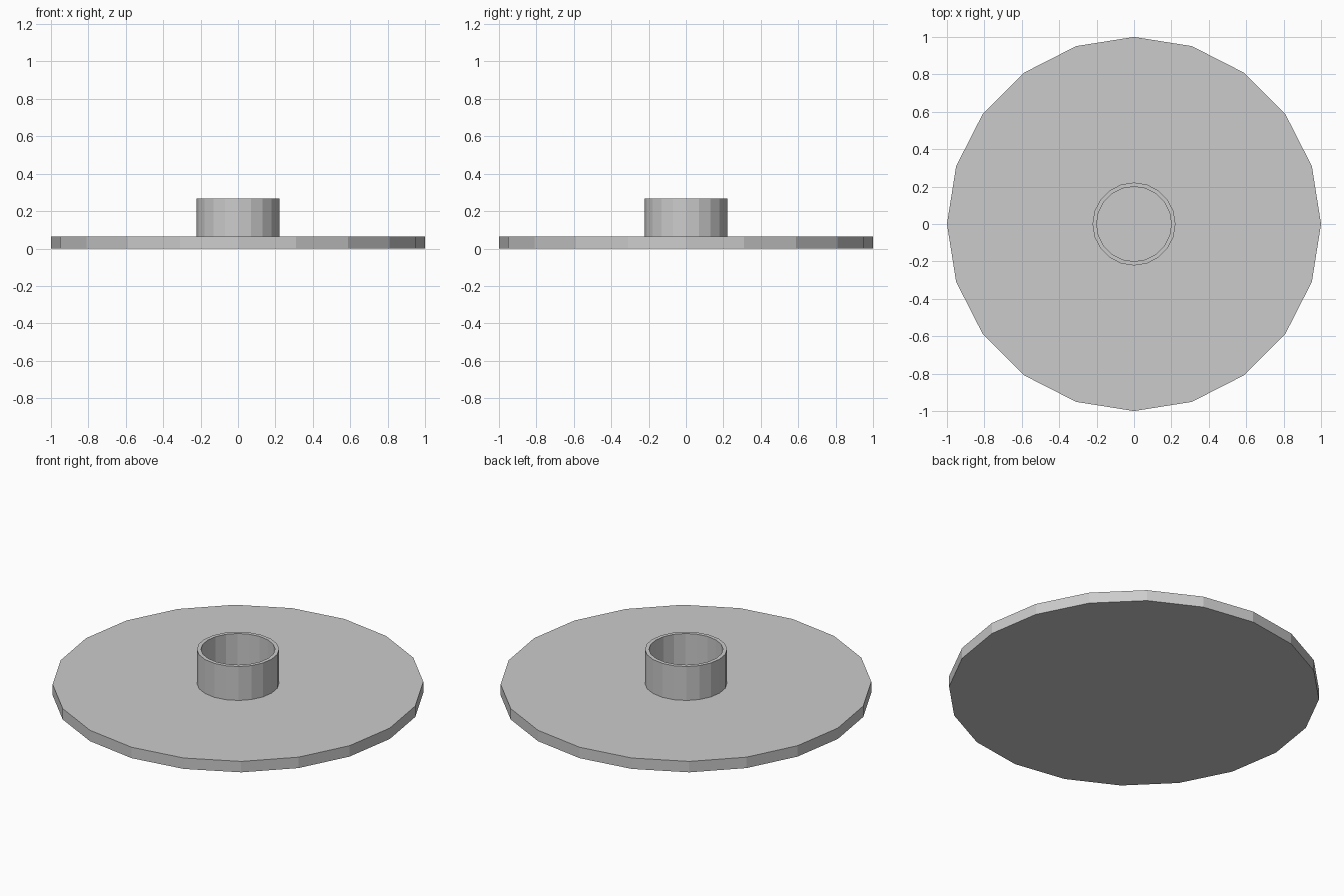
import bpy, bmesh, math

if "Cube" in bpy.data.objects:
    bpy.data.objects.remove(bpy.data.objects["Cube"])


def lathe(name, profile, sides, closed):
    """Spin (radius, z) points around z; an open profile gets end caps."""
    bm = bmesh.new()
    rings = [[bm.verts.new((r * math.cos(2 * math.pi * i / sides),
                            r * math.sin(2 * math.pi * i / sides), z))
              for i in range(sides)] for r, z in profile]
    pairs = list(zip(rings, rings[1:]))
    if closed:
        pairs.append((rings[-1], rings[0]))
    else:
        bm.faces.new(rings[0])
        bm.faces.new(rings[-1])
    for a, b in pairs:
        for i in range(sides):
            j = (i + 1) % sides
            bm.faces.new((a[i], a[j], b[j], b[i]))
    bmesh.ops.recalc_face_normals(bm, faces=bm.faces)
    mesh = bpy.data.meshes.new(name)
    bm.to_mesh(mesh)
    bm.free()
    obj = bpy.data.objects.new(name, mesh)
    bpy.context.collection.objects.link(obj)
    return obj


# Flat 20-sided base plate
lathe("base_disc", [(1.0, 0.0), (1.0, 0.065)], 20, False)

# Thin-walled open collar standing on the plate
lathe("collar", [(0.222, 0.065), (0.222, 0.267), (0.2, 0.267), (0.2, 0.065)], 20, True)
